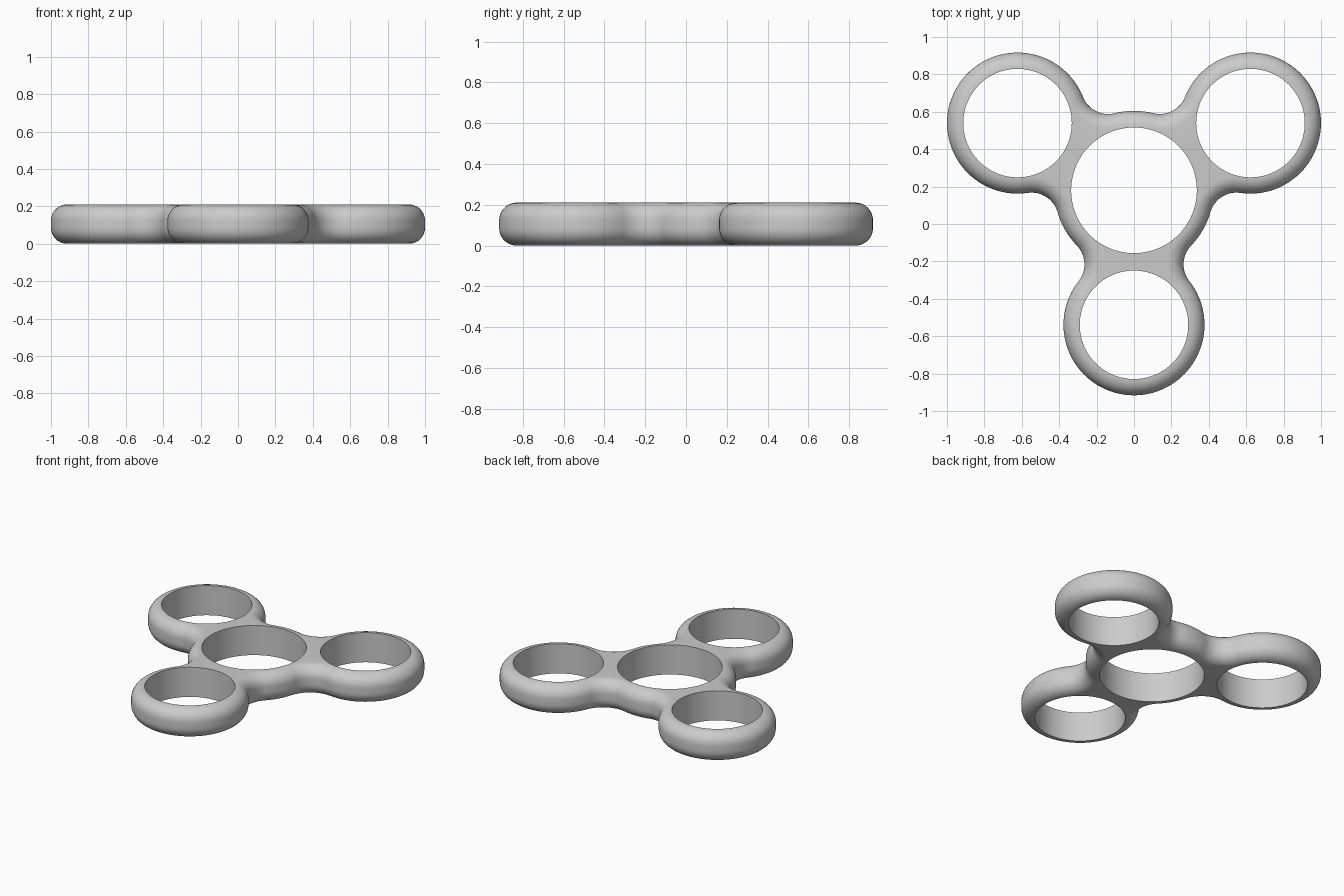
import bpy, bmesh, math
from mathutils import Vector, Matrix

cube = bpy.data.objects.get("Cube")
if cube:
    bpy.data.objects.remove(cube, do_unlink=True)

HUB = Vector((0, 0.18))      # centre of the spinner body
ARM = 0.719                  # hub centre to lobe centre
HUB_R, LOBE_R, FILLET = 0.425, 0.377, 0.145
HUB_HOLE, LOBE_HOLE = 0.336, 0.29
HEIGHT, ROUND = 0.21, 0.085
STEPS = 10                   # segments of each rounded edge

mat = bpy.data.materials.new("plain grey")
mat.use_nodes = True
colour = (0.6, 0.6, 0.6, 1)
mat.diffuse_color = colour
mat.node_tree.nodes["Principled BSDF"].inputs["Base Color"].default_value = colour

# Fillet centre in the frame of one arm, tangent to hub and lobe
t = (ARM**2 + (HUB_R + FILLET)**2 - (LOBE_R + FILLET)**2) / (2 * ARM)
s = math.sqrt((HUB_R + FILLET)**2 - t**2)
alpha, beta = math.atan2(s, t), math.atan2(s, ARM - t)
PI, THIRD = math.pi, math.tau / 3


def arc(cx, cy, r, a0, a1, n):
    return [Vector((cx + r * math.cos(a0 + (a1 - a0) * i / n),
                    cy + r * math.sin(a0 + (a1 - a0) * i / n))) for i in range(n)]


def outline(d):
    """Three-lobed outline moved inward by d."""
    arm = (arc(t, -s, FILLET + d, PI - alpha, beta, 16)
           + arc(ARM, 0, LOBE_R - d, beta - PI, PI - beta, 72)
           + arc(t, s, FILLET + d, -beta, alpha - PI, 16)
           + arc(0, 0, HUB_R - d, alpha, THIRD - alpha, 8))
    return [HUB + Matrix.Rotation(k * THIRD - PI / 2, 2) @ p for k in range(3) for p in arm]


def add_ring(bm, points, z):
    verts = [bm.verts.new((p.x, p.y, z)) for p in points]
    edges = [bm.edges.new((a, b)) for a, b in zip(verts, verts[1:] + verts[:1])]
    return verts, edges


def bridge(bm, a, b):
    for i in range(len(a)):
        j = (i + 1) % len(a)
        bm.faces.new((a[i], a[j], b[j], b[i]))


bm = bmesh.new()

# Rounded outer wall
rings = []
for top in (False, True):
    for i in range(STEPS + 1):
        ang = PI / 2 * i / STEPS
        if top:
            ang = PI / 2 - ang
        inset = ROUND * (1 - math.sin(ang))
        drop = ROUND * (1 - math.cos(ang))
        rings.append(add_ring(bm, outline(inset), HEIGHT - drop if top else drop))
for lower, upper in zip(rings, rings[1:]):
    bridge(bm, lower[0], upper[0])

# Straight walls of the four bearing holes
caps = [list(rings[0][1]), list(rings[-1][1])]
lobes = [HUB + ARM * Vector((math.cos(a), math.sin(a)))
         for a in (k * THIRD - PI / 2 for k in range(3))]
for centre, radius in [(HUB, HUB_HOLE)] + [(c, LOBE_HOLE) for c in lobes]:
    circle = arc(centre.x, centre.y, radius, 0, math.tau, 96)
    low, high = add_ring(bm, circle, 0), add_ring(bm, circle, HEIGHT)
    bridge(bm, low[0], high[0])
    caps[0] += low[1]
    caps[1] += high[1]

# Flat top and bottom around the holes
for edges, z in zip(caps, (-1, 1)):
    bmesh.ops.triangle_fill(bm, use_beauty=True, edges=edges, normal=(0, 0, z))
bmesh.ops.recalc_face_normals(bm, faces=bm.faces)

mesh = bpy.data.meshes.new("spinner_body")
bm.to_mesh(mesh)
bm.free()
mesh.materials.append(mat)
body = bpy.data.objects.new("spinner_body", mesh)
bpy.context.collection.objects.link(body)
bpy.context.view_layer.objects.active = body
body.select_set(True)
bpy.ops.object.shade_smooth_by_angle(angle=math.radians(35))
